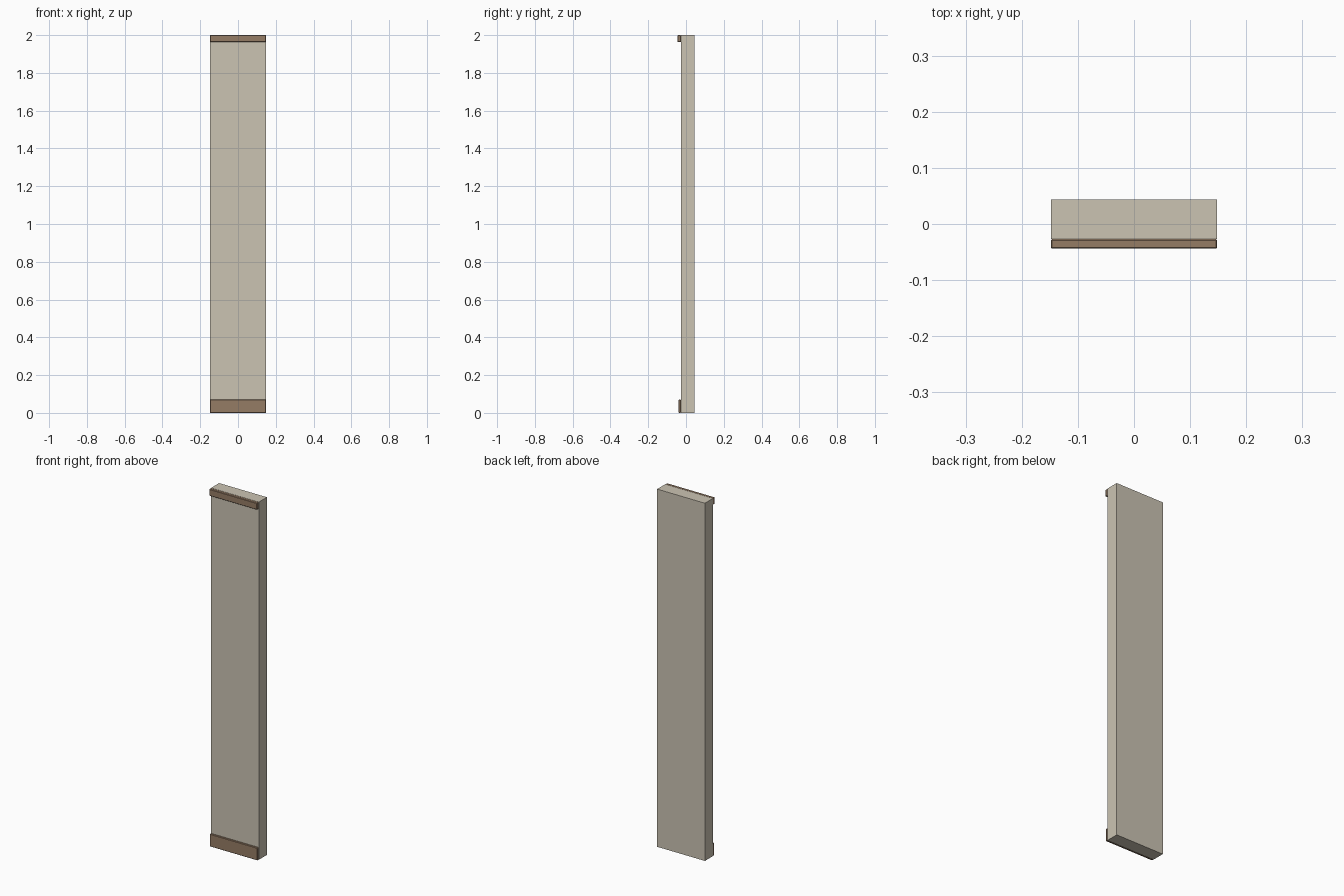
import bpy, bmesh

cube = bpy.data.objects.get("Cube")
if cube:
    bpy.data.objects.remove(cube, do_unlink=True)


def material(name, rgb):
    mat = bpy.data.materials.new(name)
    mat.use_nodes = True
    colour = (*rgb, 1.0)
    mat.diffuse_color = colour
    mat.node_tree.nodes["Principled BSDF"].inputs["Base Color"].default_value = colour
    return mat


def extrude_profile(name, profile, half_width, mat):
    """Sweep a closed (y, z) profile along x, centred on x = 0."""
    bm = bmesh.new()
    face = bm.faces.new([bm.verts.new((-half_width, y, z)) for y, z in profile])
    swept = bmesh.ops.extrude_face_region(bm, geom=[face])["geom"]
    verts = [v for v in swept if isinstance(v, bmesh.types.BMVert)]
    bmesh.ops.translate(bm, verts=verts, vec=(2 * half_width, 0, 0))
    bmesh.ops.recalc_face_normals(bm, faces=bm.faces)
    mesh = bpy.data.meshes.new(name)
    bm.to_mesh(mesh)
    bm.free()
    mesh.materials.append(mat)
    obj = bpy.data.objects.new(name, mesh)
    bpy.context.collection.objects.link(obj)
    return obj


def add_bevel(obj, width):
    bevel = obj.modifiers.new("edge_bevel", "BEVEL")
    bevel.width = width
    bevel.segments = 1


def box_profile(front, back, bottom, top):
    return [(front, bottom), (back, bottom), (back, top), (front, top)]


plaster = material("warm_plaster", (0.60, 0.55, 0.45))
wood = material("brown_wood", (0.30, 0.20, 0.13))

# Wall slab
wall_front = -0.027
extrude_profile("wall_panel", box_profile(wall_front, 0.044, 0, 2), 0.148, plaster)

# Trim strips along the foot and the top of the front
skirting = extrude_profile(
    "skirting_board", box_profile(-0.039, wall_front, 0, 0.07), 0.148, wood)
crown = extrude_profile(
    "crown_trim", box_profile(-0.044, wall_front, 1.963, 2), 0.148, wood)
for strip in (skirting, crown):
    add_bevel(strip, 0.002)
